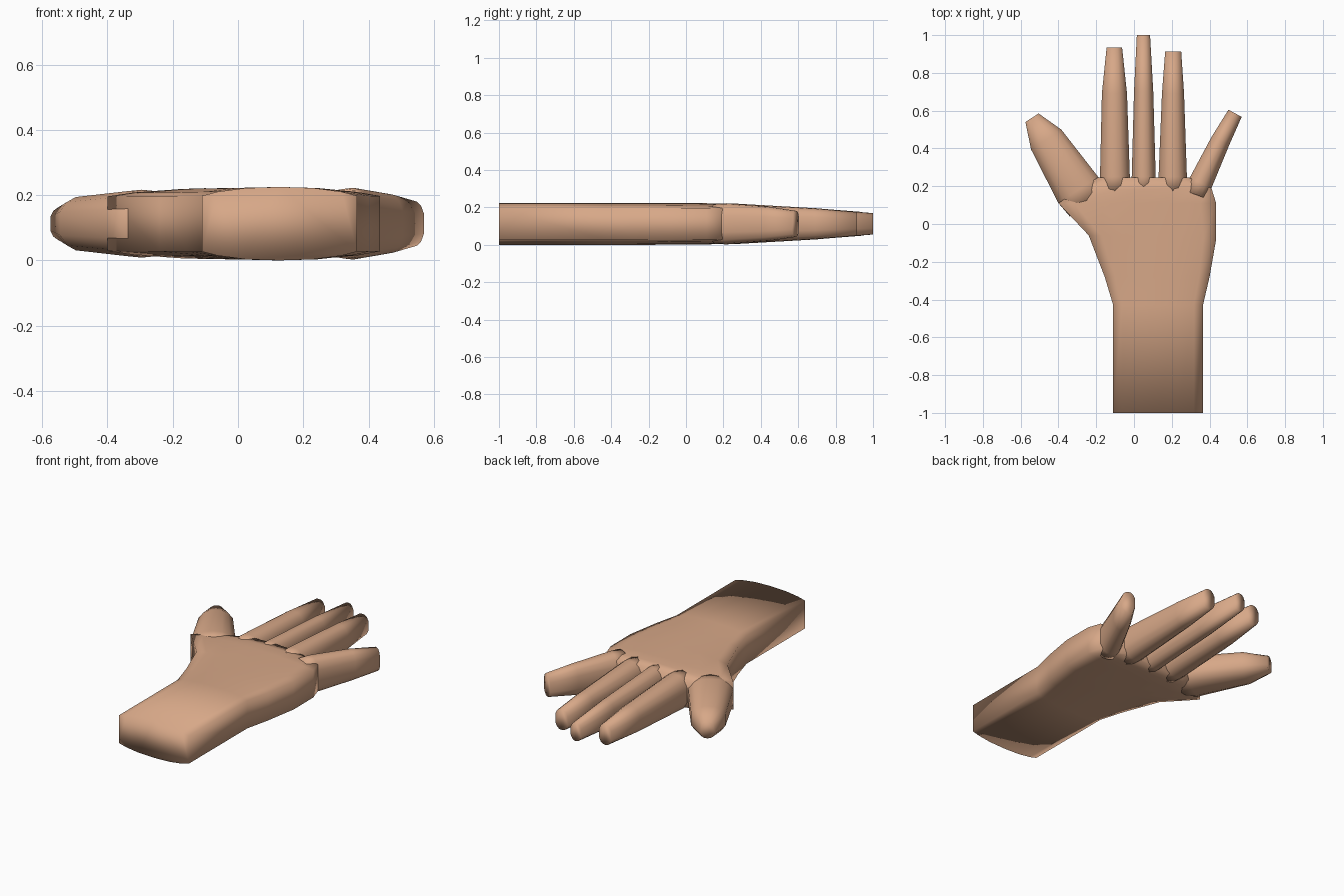
import bpy, bmesh

ZC = 0.1125   # mid-height of the hand

skin = bpy.data.materials.new("warm skin")
skin.diffuse_color = (0.68, 0.39, 0.245, 1)

# Half profiles: (fraction across the width, fraction of half height)
FLAT = [(0, 0.76), (0.1, 0.87), (0.28, 0.97), (0.5, 1), (0.72, 0.97), (0.9, 0.87), (1, 0.76)]
ROUND = [(0, 0.42), (0.13, 0.78), (0.3, 0.96), (0.5, 1), (0.7, 0.96), (0.87, 0.78), (1, 0.42)]


def loft(name, sections, profile):
    """Skin a tube through sections of (left xy, right xy, half height)."""
    bm = bmesh.new()
    rings = []
    for (lx, ly), (rx, ry), h in sections:
        outline = [(u, v) for u, v in profile] + [(u, -v) for u, v in reversed(profile)]
        rings.append([bm.verts.new((lx + (rx - lx) * u, ly + (ry - ly) * u, ZC + h * v))
                      for u, v in outline])
    n = len(rings[0])
    for a, b in zip(rings, rings[1:]):
        for i in range(n):
            j = (i + 1) % n
            bm.faces.new((a[i], a[j], b[j], b[i]))
    bm.faces.new(rings[0])
    bm.faces.new(rings[-1])
    bmesh.ops.recalc_face_normals(bm, faces=bm.faces)
    for f in bm.faces:
        f.smooth = True
    me = bpy.data.meshes.new(name)
    bm.to_mesh(me)
    bm.free()
    me.materials.append(skin)
    ob = bpy.data.objects.new(name, me)
    bpy.context.collection.objects.link(ob)
    return ob


# Forearm stump and palm in one loft
loft("palm_and_wrist", [
    ((-0.11, -1.0), (0.365, -1.0), 0.1125),
    ((-0.11, -0.43), (0.365, -0.43), 0.1125),
    ((-0.155, -0.28), (0.40, -0.28), 0.1125),
    ((-0.24, -0.06), (0.435, -0.08), 0.1115),
    ((-0.40, 0.11), (0.435, 0.11), 0.110),
    ((-0.30, 0.18), (0.41, 0.19), 0.108),
    ((-0.19, 0.247), (0.29, 0.247), 0.100),
], FLAT)

# Thumb, splayed to the left
loft("thumb", [
    ((-0.34, 0.04), (-0.14, 0.18), 0.098),
    ((-0.40, 0.11), (-0.19, 0.25), 0.104),
    ((-0.545, 0.395), (-0.385, 0.50), 0.085),
    ((-0.575, 0.54), (-0.505, 0.585), 0.050),
], ROUND)

# Little finger, splayed to the right
loft("little_finger", [
    ((0.26, 0.18), (0.395, 0.13), 0.107),
    ((0.295, 0.245), (0.41, 0.19), 0.110),
    ((0.41, 0.46), (0.505, 0.42), 0.092),
    ((0.50, 0.605), (0.57, 0.567), 0.070),
], ROUND)

# Three straight fingers: x ranges at base, last joint and tip
for name, base, joint, tip, y1, y2, h2 in [
    ("index_finger", (-0.18, -0.022), (-0.17, -0.037), (-0.145, -0.063), 0.69, 0.935, 0.064),
    ("middle_finger", (-0.012, 0.115), (0.0, 0.102), (0.015, 0.085), 0.70, 1.0, 0.057),
    ("ring_finger", (0.13, 0.28), (0.148, 0.265), (0.165, 0.25), 0.69, 0.913, 0.064),
]:
    loft(name, [((x[0], y), (x[1], y), h) for x, y, h in
                [(base, 0.17, 0.105), (base, 0.25, 0.109), (joint, y1, 0.083), (tip, y2, h2)]], ROUND)
